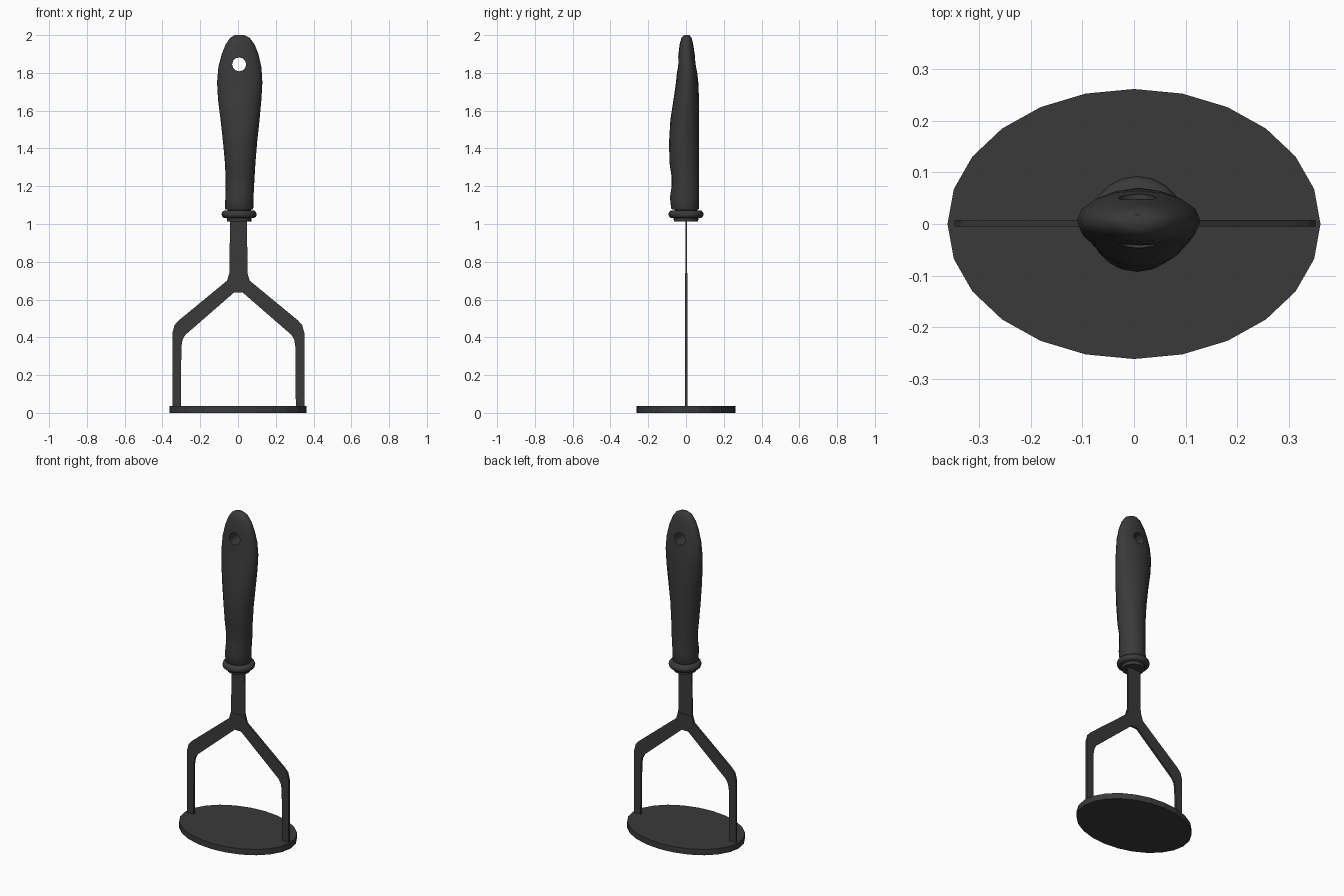
import bpy
import bmesh
from math import cos, sin, pi, radians

if "Cube" in bpy.data.objects:
    bpy.data.objects.remove(bpy.data.objects["Cube"])

charcoal = bpy.data.materials.new("charcoal")
charcoal.use_nodes = True
COLOUR = (0.042, 0.042, 0.042, 1)
charcoal.diffuse_color = COLOUR
charcoal.node_tree.nodes["Principled BSDF"].inputs["Base Color"].default_value = COLOUR


def finish(name, bm, smooth=None):
    """Turn a bmesh into a named, coloured object."""
    bmesh.ops.recalc_face_normals(bm, faces=bm.faces)
    mesh = bpy.data.meshes.new(name)
    bm.to_mesh(mesh)
    bm.free()
    mesh.materials.append(charcoal)
    obj = bpy.data.objects.new(name, mesh)
    bpy.context.collection.objects.link(obj)
    if smooth:
        bpy.ops.object.select_all(action="DESELECT")
        obj.select_set(True)
        bpy.context.view_layer.objects.active = obj
        bpy.ops.object.shade_smooth_by_angle(angle=radians(smooth))
    return obj


def loft(name, sections, sides, smooth=None):
    """Join elliptical rings given as (z, left, right, front, back)."""
    bm = bmesh.new()
    rings = []
    for z, x0, x1, y0, y1 in sections:
        cx, cy, rx, ry = (x0 + x1) / 2, (y0 + y1) / 2, (x1 - x0) / 2, (y1 - y0) / 2
        rings.append([bm.verts.new((cx + rx * cos(2 * pi * i / sides),
                                    cy + ry * sin(2 * pi * i / sides), z))
                      for i in range(sides)])
    for a, b in zip(rings, rings[1:]):
        for i in range(sides):
            j = (i + 1) % sides
            bm.faces.new((a[i], a[j], b[j], b[i]))
    bm.faces.new(rings[0][::-1])
    bm.faces.new(rings[-1])
    return finish(name, bm, smooth)


def strip(name, outline, y0, y1):
    """Extrude a flat x-z outline from y0 to y1."""
    bm = bmesh.new()
    face = bm.faces.new([bm.verts.new((x, y0, z)) for x, z in outline])
    moved = bmesh.ops.extrude_face_region(bm, geom=[face])["geom"]
    bmesh.ops.translate(bm, vec=(0, y1 - y0, 0),
                        verts=[v for v in moved if isinstance(v, bmesh.types.BMVert)])
    return finish(name, bm)


# Oval mashing plate
loft("mashing_plate", [(z, -0.362, 0.362, -0.262, 0.262) for z in (0, 0.036)], 24)

# Forked frame, mirrored about its own centre line
MID = 0.002
half = [(0.048, 0.74), (0.06, 0.7), (0.315, 0.49), (0.338, 0.465), (0.35, 0.42),
        (0.35, 0.03), (0.304, 0.03), (0.302, 0.35), (0.296, 0.385),
        (0.282, 0.412), (0.022, 0.638)]
strip("fork", [(MID + x, z) for x, z in half]
      + [(MID - x, z) for x, z in reversed(half)], -0.005, 0.008)
strip("stem", [(MID - 0.044, 1.03), (MID + 0.046, 1.03),
               (MID + 0.048, 0.72), (MID - 0.048, 0.72)], -0.003, 0.005)

# Collar under the grip: ferrule, rounded ring and neck
collar = [(1.013, 0.064), (1.032, 0.066), (1.033, 0.082), (1.04, 0.09), (1.052, 0.093),
          (1.064, 0.089), (1.071, 0.08), (1.072, 0.062), (1.085, 0.062)]
loft("collar", [(z, 0.006 - r, 0.006 + r, -r, r) for z, r in collar], 20, 40)

# Contoured grip
grip = loft("grip", [
    (1.076, -0.066, 0.078, -0.074, 0.066),
    (1.085, -0.069, 0.081, -0.079, 0.070),
    (1.14, -0.067, 0.082, -0.085, 0.070),
    (1.20, -0.065, 0.085, -0.076, 0.070),
    (1.25, -0.066, 0.088, -0.076, 0.070),
    (1.32, -0.069, 0.092, -0.087, 0.070),
    (1.43, -0.079, 0.101, -0.090, 0.070),
    (1.55, -0.092, 0.114, -0.083, 0.070),
    (1.66, -0.106, 0.124, -0.066, 0.069),
    (1.75, -0.111, 0.129, -0.053, 0.065),
    (1.83, -0.104, 0.124, -0.045, 0.056),
    (1.90, -0.086, 0.108, -0.040, 0.046),
    (1.95, -0.066, 0.088, -0.034, 0.038),
    (1.985, -0.042, 0.062, -0.024, 0.030),
    (2.0, -0.018, 0.032, -0.010, 0.018)], 16, 50)

# Hanging hole through the grip
r = 0.037
cutter = strip("hole_cutter", [(0.006 + r * cos(pi * i / 6), 1.845 + r * sin(pi * i / 6))
                               for i in range(12)], -0.2, 0.2)
cutter.hide_render = True
cut = grip.modifiers.new("hanging_hole", "BOOLEAN")
cut.operation = "DIFFERENCE"
cut.solver = "EXACT"
cut.object = cutter
# Run the cut before edge smoothing so the hole rim stays sharp
bpy.ops.object.select_all(action="DESELECT")
grip.select_set(True)
bpy.context.view_layer.objects.active = grip
bpy.ops.object.modifier_apply(modifier=cut.name)
bpy.data.objects.remove(cutter)
bpy.ops.object.shade_smooth_by_angle(angle=radians(50))
